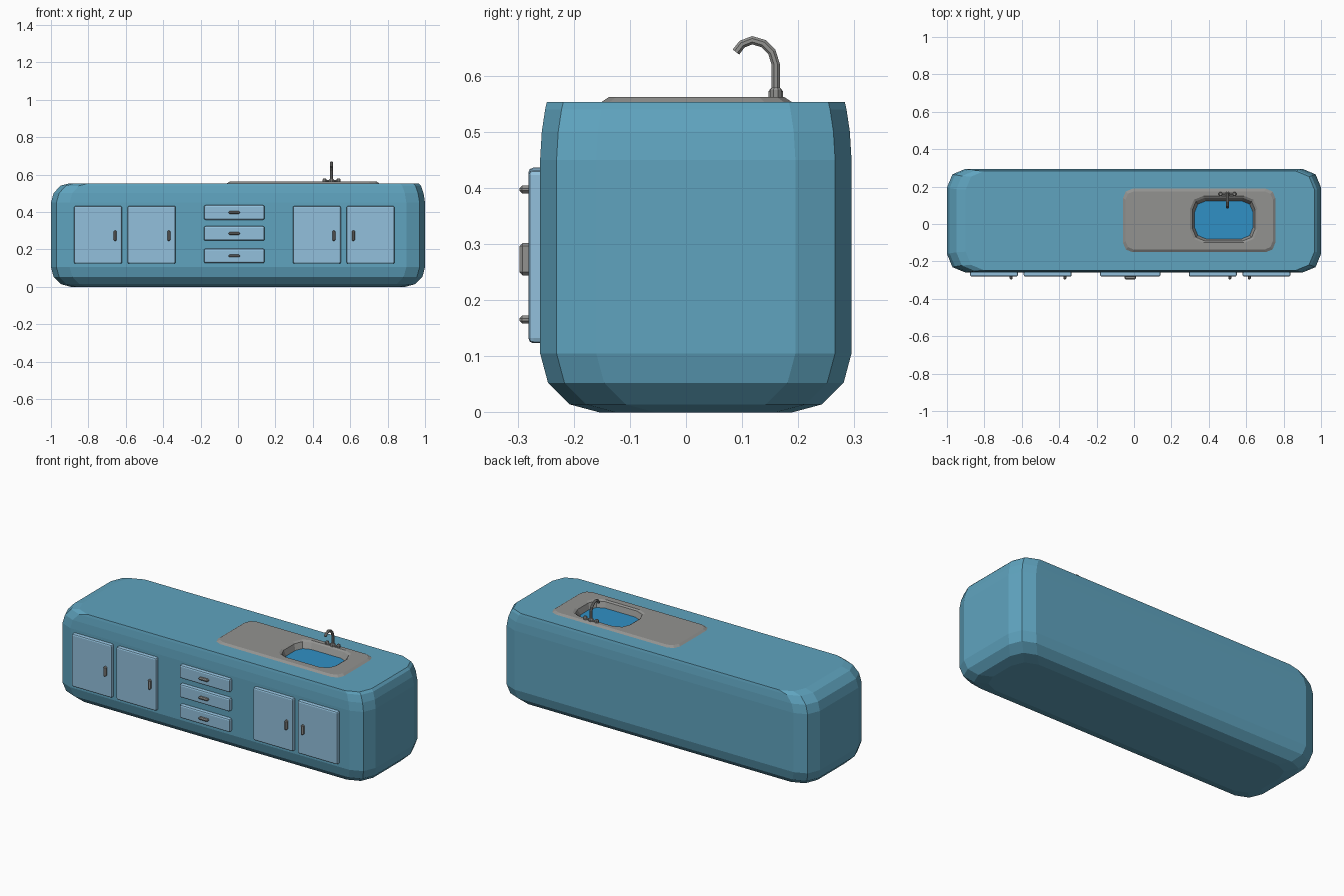
import bpy, bmesh, math
from mathutils import Vector

cube = bpy.data.objects.get("Cube")
if cube:
    bpy.data.objects.remove(cube, do_unlink=True)


def material(name, rgb):
    m = bpy.data.materials.new(name)
    m.use_nodes = True
    m.diffuse_color = (*rgb, 1)
    m.node_tree.nodes["Principled BSDF"].inputs["Base Color"].default_value = (*rgb, 1)
    return m


TEAL = material("teal cabinet", (0.115, 0.37, 0.52))
PALE = material("pale blue fronts", (0.29, 0.53, 0.72))
STEEL = material("grey steel", (0.29, 0.29, 0.28))
WATER = material("blue water", (0.03, 0.28, 0.56))


def make(name, bm, *mats):
    bmesh.ops.recalc_face_normals(bm, faces=bm.faces)
    mesh = bpy.data.meshes.new(name)
    bm.to_mesh(mesh)
    bm.free()
    for m in mats:
        mesh.materials.append(m)
    obj = bpy.data.objects.new(name, mesh)
    bpy.context.collection.objects.link(obj)
    return obj


def rounded_ring(x0, x1, y0, y1, z, r, steps=2):
    """Corner points of a rounded rectangle at height z."""
    centres = [(x1 - r, y1 - r), (x0 + r, y1 - r), (x0 + r, y0 + r), (x1 - r, y0 + r)]
    pts = []
    for q, (cx, cy) in enumerate(centres):
        for s in range(steps + 1):
            a = math.pi / 2 * (q + s / steps)
            pts.append(Vector((cx + r * math.cos(a), cy + r * math.sin(a), z)))
    return pts


def loft(rings, cap_start=True, cap_end=True):
    bm = bmesh.new()
    rows = [[bm.verts.new(p) for p in ring] for ring in rings]
    n = len(rows[0])
    for a, b in zip(rows, rows[1:]):
        for i in range(n):
            j = (i + 1) % n
            bm.faces.new((a[i], a[j], b[j], b[i]))
    if cap_start:
        bm.faces.new(rows[0])
    if cap_end:
        bm.faces.new(rows[-1])
    return bm


def block(name, x, y, z, mat, bevel, segments=1):
    """Bevelled box given by its extents."""
    bm = bmesh.new()
    bmesh.ops.create_cube(bm, size=1)
    for v in bm.verts:
        v.co = Vector([(lo + hi) / 2 + c * (hi - lo) for c, (lo, hi) in zip(v.co, (x, y, z))])
    bmesh.ops.bevel(bm, geom=bm.edges[:], offset=bevel, segments=segments,
                    profile=0.5, affect='EDGES')
    return make(name, bm, mat)


def tube(name, path, radii, mat, side, sides=8):
    """Tube along a planar path; side is the normal of the path's plane."""
    side = Vector(side)
    path = [Vector(p) for p in path]
    rings = []
    for i, p in enumerate(path):
        t = (path[min(i + 1, len(path) - 1)] - path[max(i - 1, 0)]).normalized()
        up = side.cross(t)
        rings.append([p + radii[i] * (side * math.cos(a) + up * math.sin(a))
                      for a in (2 * math.pi * (k + 0.5) / sides for k in range(sides))])
    return make(name, loft(rings), mat)


# Cabinet body: rounded bottom, softer top; insets are front/back, left end, right end
R = 0.105
levels = []
for a in (90, 60, 30, 0):
    inset = R * (1 - math.cos(math.radians(a)))
    levels.append((R * (1 - math.sin(math.radians(a))), inset, inset, inset))
levels += [(0.45, 0, 0, 0), (0.5, 0.003, 0.014, 0.008),
           (0.54, 0.009, 0.05, 0.022), (0.553, 0.012, 0.1, 0.035)]
body = make("cabinet_body", loft([
    rounded_ring(-1 + l, 1 - r, -0.26 + d, 0.295 - d, z, 0.1) for z, d, l, r in levels]), TEAL)

# Recess for the basin
cutter = make("basin_cutter", loft([
    rounded_ring(0.303, 0.657, -0.098, 0.148, z, 0.07) for z in (0.49, 0.6)]), TEAL)
cutter.hide_render = True
cutter.hide_viewport = True
cutter.display_type = 'WIRE'
cut = body.modifiers.new("basin_recess", 'BOOLEAN')
cut.operation = 'DIFFERENCE'
cut.solver = 'EXACT'
cut.object = cutter

# Worktop with drainer: the inner rings reuse the outer ring's corner count
worktop = loft([
    rounded_ring(-0.06, 0.757, -0.152, 0.19, 0.552, 0.05),
    rounded_ring(-0.045, 0.742, -0.137, 0.175, 0.562, 0.045),
    rounded_ring(0.3, 0.66, -0.1, 0.15, 0.562, 0.07),
    rounded_ring(0.312, 0.648, -0.09, 0.14, 0.555, 0.065),
    rounded_ring(0.325, 0.635, -0.078, 0.122, 0.52, 0.06),
], cap_start=False, cap_end=False)
make("sink_worktop", worktop, STEEL)
water = bmesh.new()
water.faces.new([water.verts.new(p) for p in
                 rounded_ring(0.322, 0.638, -0.082, 0.126, 0.523, 0.06)])
make("sink_water", water, WATER)

# Doors with upright handles
doors = [(-0.877, -0.62, -0.657), (-0.59, -0.333, -0.37),
         (0.293, 0.55, 0.512), (0.58, 0.837, 0.617)]
for i, (x0, x1, hx) in enumerate(doors, 1):
    block(f"door_{i}", (x0, x1), (-0.281, -0.25), (0.123, 0.432), PALE, 0.009, 2)
    block(f"door_handle_{i}", (hx - 0.008, hx + 0.008), (-0.297, -0.275),
          (0.244, 0.302), STEEL, 0.006)

# Drawers with level handles
for i, zc in enumerate((0.165, 0.285, 0.397), 1):
    block(f"drawer_{i}", (-0.182, 0.142), (-0.281, -0.25), (zc - 0.039, zc + 0.039), PALE, 0.009, 2)
    block(f"drawer_handle_{i}", (-0.05, 0.01), (-0.297, -0.275),
          (zc - 0.007, zc + 0.007), STEEL, 0.005)

# Tap: collar, hooked spout, cross pipe and two knobs
TX, TY = 0.5, 0.16
tube("tap_collar", [(TX, TY, 0.558), (TX, TY, 0.572), (TX, TY, 0.578)],
     [0.014, 0.014, 0.009], STEEL, (1, 0, 0))
hook = [(0.16, 0.57), (0.16, 0.62), (0.153, 0.642), (0.138, 0.657),
        (0.118, 0.663), (0.1, 0.656), (0.089, 0.642)]
tube("tap_spout", [(TX, y, z) for y, z in hook], [0.008] * len(hook), STEEL, (1, 0, 0))
tube("tap_cross_pipe", [(TX - 0.035, TY, 0.567), (TX + 0.035, TY, 0.567)],
     [0.005] * 2, STEEL, (0, 1, 0))
for name, s in (("left", 1), ("right", -1)):
    x = TX + s * 0.037
    tube(f"tap_knob_{name}", [(x, TY, 0.558), (x, TY, 0.574), (x, TY, 0.58)],
         [0.011, 0.011, 0.007], STEEL, (1, 0, 0))
